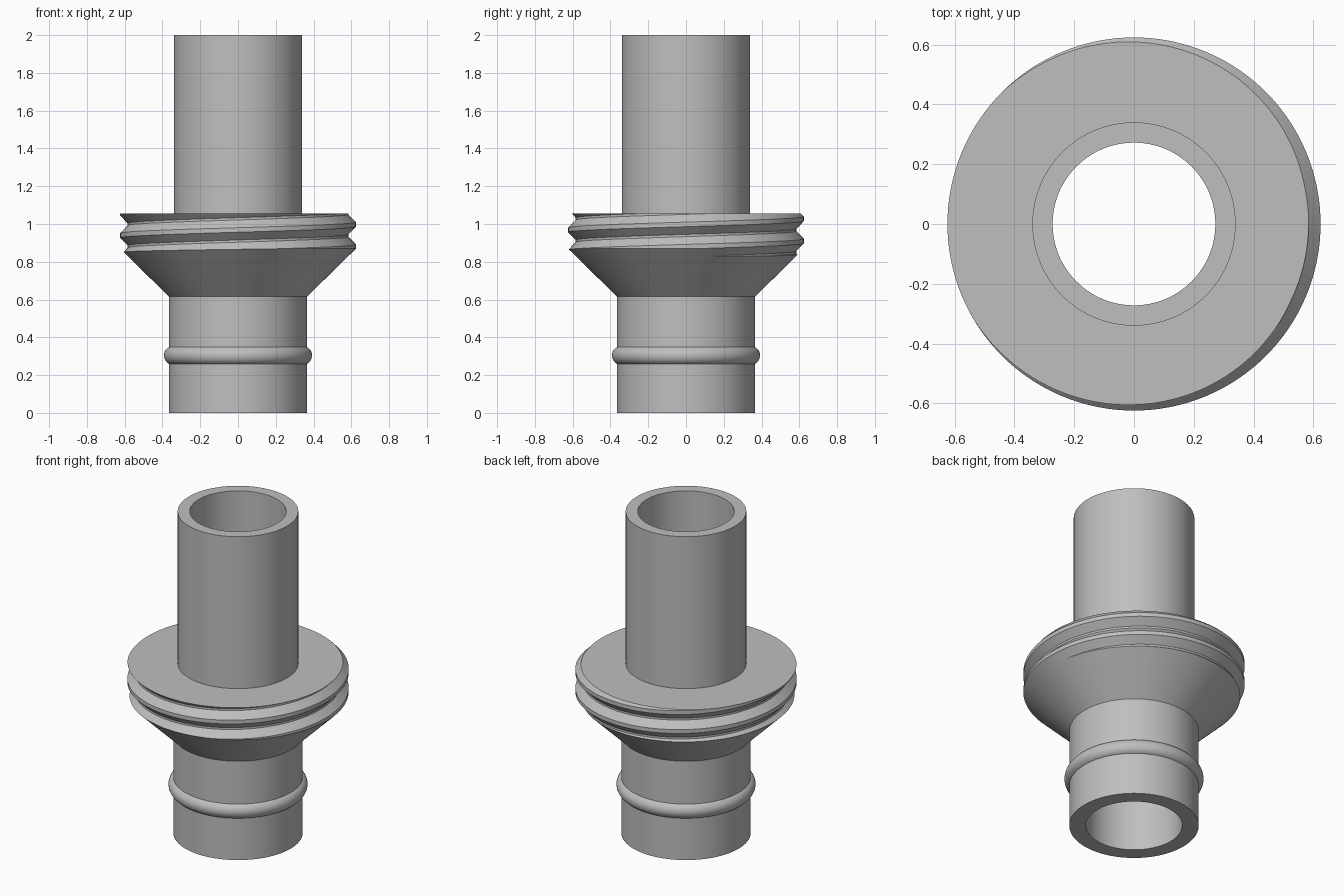
import bpy, bmesh, math

cube = bpy.data.objects.get("Cube")
if cube:
    bpy.data.objects.remove(cube)

SEGMENTS = 128
BORE, BARREL, TUBE = 0.272, 0.365, 0.34
CONE_Z, COLLAR_TOP, HEIGHT = 0.615, 1.055, 2.0
CREST_R, DEPTH, PITCH, CREST_Z = 0.624, 0.04, 0.118, 0.88
CREST_FLAT, ROOT_START = 0.012, 0.053

grey = bpy.data.materials.new("plain grey")
grey.use_nodes = True
colour = (0.52, 0.52, 0.52, 1)
grey.diffuse_color = colour
grey.node_tree.nodes["Principled BSDF"].inputs["Base Color"].default_value = colour


def revolve(name, profile):
    """Sweep a (radius, z) profile, which may vary with the turn, about z."""
    bm = bmesh.new()
    columns = []
    for i in range(SEGMENTS + 1):
        turn = i / SEGMENTS
        points = profile(turn) if callable(profile) else profile
        a = math.tau * turn
        columns.append([bm.verts.new((r * math.cos(a), r * math.sin(a), z))
                        for r, z in points])
    for left, right in zip(columns, columns[1:]):
        for j in range(len(left) - 1):
            bm.faces.new((left[j], right[j], right[j + 1], left[j + 1]))
    bmesh.ops.remove_doubles(bm, verts=bm.verts, dist=1e-5)
    mesh = bpy.data.meshes.new(name)
    bm.to_mesh(mesh)
    bm.free()
    mesh.materials.append(grey)
    obj = bpy.data.objects.new(name, mesh)
    bpy.context.collection.objects.link(obj)
    bpy.ops.object.select_all(action="DESELECT")
    obj.select_set(True)
    bpy.context.view_layer.objects.active = obj
    bpy.ops.object.shade_smooth_by_angle(angle=math.radians(25))
    return obj


def thread_radius(z, turn):
    shift = z - CREST_Z - PITCH * turn
    d = abs((shift + PITCH / 2) % PITCH - PITCH / 2)
    u = (d - CREST_FLAT) / (ROOT_START - CREST_FLAT)
    return CREST_R - DEPTH * min(1, max(0, u))


def cone_radius(z):
    return BARREL + 1.02 * (z - CONE_Z)


def collar_profile(turn):
    # The cone climbs until it meets the thread
    start = CONE_Z
    while cone_radius(start) < thread_radius(start, turn):
        start += 0.0005
    points = [(BARREL, CONE_Z)]
    # Helical rows, trimmed between the cone and the flat top
    for k in range(-3, 4):
        for offset in (-ROOT_START, -CREST_FLAT, CREST_FLAT, ROOT_START):
            z = CREST_Z + PITCH * (k + turn) + offset
            z = min(COLLAR_TOP, max(start, z))
            points.append((min(cone_radius(z), thread_radius(z, turn)), z))
    points.append((TUBE, COLLAR_TOP))
    return points


# Lower barrel with its end face
revolve("lower_barrel", [(BORE, 0), (BARREL, 0), (BARREL, CONE_Z)])

# Rounded retaining bead around the barrel
bead = [(0.342 + 0.05 * math.cos(a), 0.304 + 0.05 * math.sin(a))
        for a in (math.radians(-64 + 8 * i) for i in range(17))]
revolve("retaining_bead", bead)

# Conical collar with a helical thread
revolve("threaded_collar", collar_profile)

# Upper tube with its rim, and the through bore
revolve("upper_tube", [(TUBE, COLLAR_TOP), (TUBE, HEIGHT), (BORE, HEIGHT)])
revolve("through_bore", [(BORE, HEIGHT), (BORE, 0)])
